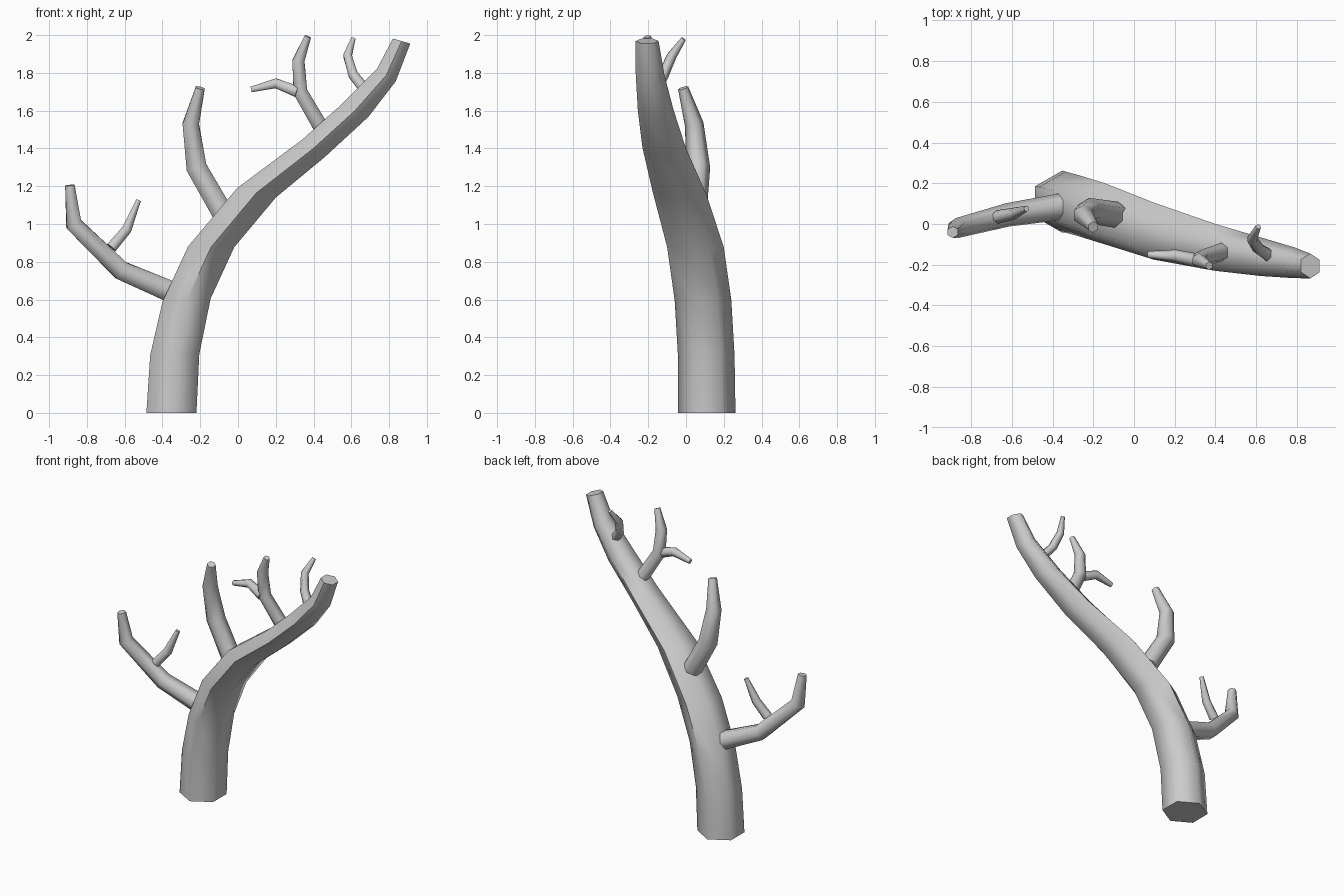
import bpy, bmesh, math
from mathutils import Vector

if "Cube" in bpy.data.objects:
    bpy.data.objects.remove(bpy.data.objects["Cube"])

SIDES = 6


def skin_rings(name, rings):
    """Join a list of six-sided rings into a closed smooth tube."""
    bm = bmesh.new()
    loops = [[bm.verts.new(p) for p in ring] for ring in rings]
    for a, b in zip(loops, loops[1:]):
        for i in range(SIDES):
            j = (i + 1) % SIDES
            bm.faces.new((a[i], a[j], b[j], b[i]))
    bm.faces.new(loops[0])
    bm.faces.new(loops[-1])
    bmesh.ops.recalc_face_normals(bm, faces=bm.faces)
    mesh = bpy.data.meshes.new(name)
    bm.to_mesh(mesh)
    bm.free()
    obj = bpy.data.objects.new(name, mesh)
    bpy.context.collection.objects.link(obj)
    bpy.ops.object.select_all(action='DESELECT')
    obj.select_set(True)
    bpy.context.view_layer.objects.active = obj
    bpy.ops.object.shade_smooth_by_angle(angle=math.radians(65))
    return obj


def branch(name, path):
    """Tapered tube along (x, y, z, radius) points."""
    pts = [Vector(p[:3]) for p in path]
    rings = []
    for i, p in enumerate(pts):
        t = (pts[min(i + 1, len(pts) - 1)] - pts[max(i - 1, 0)]).normalized()
        side = Vector((0, 1, 0))
        side = (side - t * side.dot(t)).normalized()
        other = t.cross(side)
        r = path[i][3]
        rings.append([p + r * (side * math.cos(k * math.tau / SIDES)
                               + other * math.sin(k * math.tau / SIDES))
                      for k in range(SIDES)])
    return skin_rings(name, rings)


# Trunk: left x, left z, right x, right z, centre y, half depth
profile = [
    (-.485, 0, -.22, 0, .11, .152),
    (-.465, .305, -.205, .31, .107, .15),
    (-.40, .587, -.145, .605, .09, .15),
    (-.265, .88, -.02, .877, .05, .15),
    (-.005, 1.19, .20, 1.14, -.035, .14),
    (.34, 1.447, .46, 1.355, -.115, .115),
    (.55, 1.635, .69, 1.567, -.16, .095),
    (.735, 1.82, .835, 1.755, -.19, .076),
    (.82, 1.982, .912, 1.955, -.206, .061),
]
trunk = []
for lx, lz, rx, rz, y, d in profile:
    ring = []
    for k in range(SIDES):
        a = k * math.tau / SIDES
        s = math.sin(a) / math.sin(math.pi / 3) / 2
        ring.append(((lx + rx) / 2 + s * (rx - lx), y + d * math.cos(a),
                     (lz + rz) / 2 + s * (rz - lz)))
    trunk.append(ring)
skin_rings("trunk", trunk)

# Branches and their twigs
branch("low_branch", [(-.34, .088, .635, .066), (-.62, .045, .755, .058),
                      (-.87, -.02, 1.0, .05), (-.89, -.04, 1.205, .029)])
branch("low_twig", [(-.67, .035, .875, .033), (-.59, .05, .97, .03),
                    (-.527, .075, 1.125, .015)])
branch("middle_branch", [(-.085, .045, 1.065, .065), (-.22, .065, 1.3, .063),
                         (-.25, .043, 1.53, .05), (-.2, -.015, 1.72, .028)])
branch("upper_branch", [(.44, -.135, 1.51, .046), (.33, -.17, 1.7, .043),
                        (.32, -.18, 1.865, .037), (.37, -.205, 1.992, .02)])
branch("upper_twig", [(.315, -.18, 1.70, .035), (.2, -.155, 1.745, .03),
                      (.07, -.15, 1.712, .017)])
branch("top_branch", [(.67, -.16, 1.715, .034), (.61, -.12, 1.79, .03),
                      (.58, -.075, 1.89, .026), (.61, -.013, 1.98, .014)])
